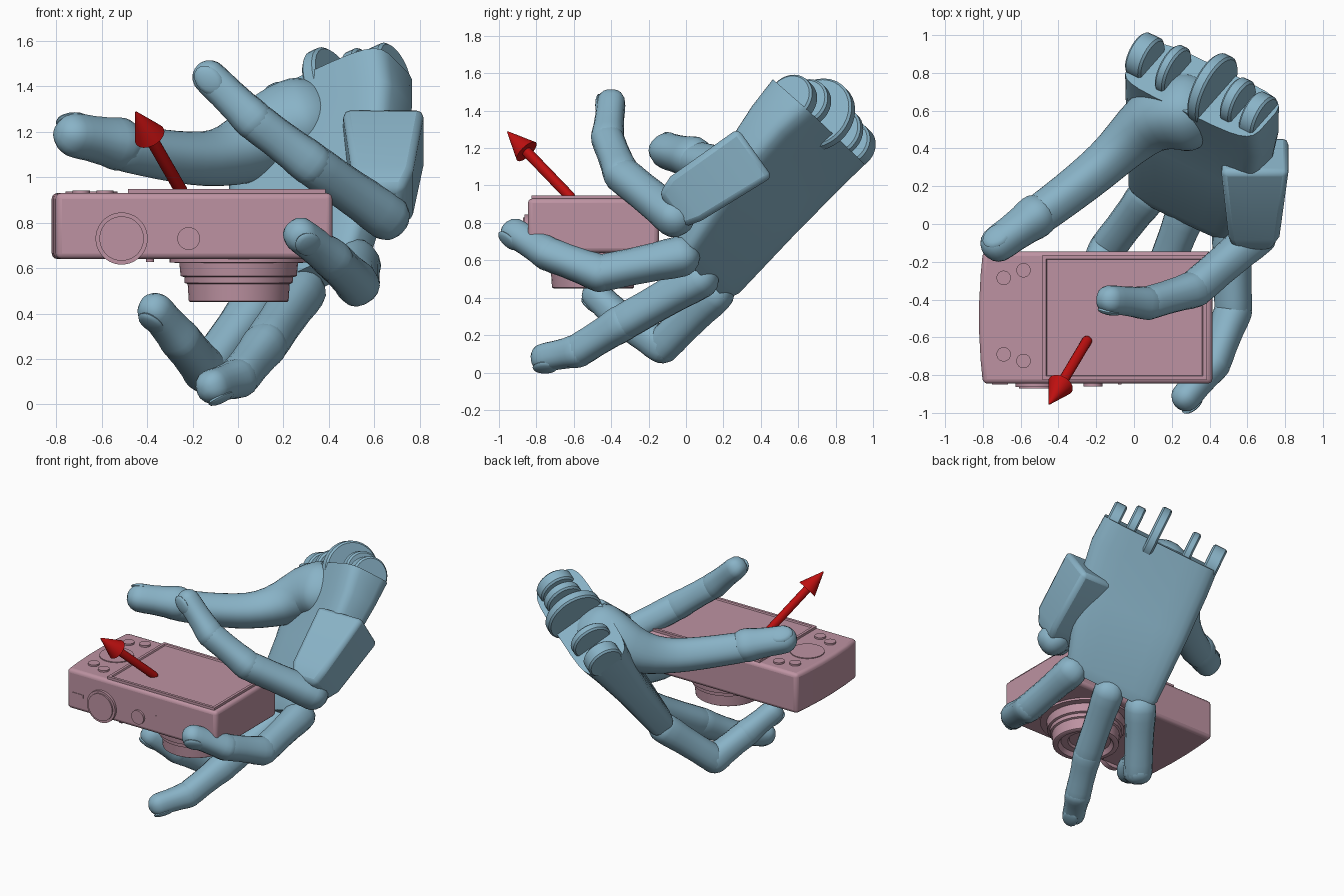
import bpy, bmesh
from math import sin, cos, pi, radians, copysign
from mathutils import Vector as V, Matrix

if "Cube" in bpy.data.objects:
    bpy.data.objects.remove(bpy.data.objects["Cube"])


def material(name, rgb):
    m = bpy.data.materials.new(name)
    m.diffuse_color = (*rgb, 1)
    m.use_nodes = True
    m.node_tree.nodes["Principled BSDF"].inputs["Base Color"].default_value = m.diffuse_color
    return m


BLUE = material("hand_blue", (0.25, 0.45, 0.57))
PINK = material("camera_pink", (0.51, 0.29, 0.36))
RED = material("arrow_red", (0.52, 0.005, 0.005))


def finish(name, bm, mat, bevel=0, segs=2):
    bmesh.ops.recalc_face_normals(bm, faces=bm.faces)
    me = bpy.data.meshes.new(name)
    bm.to_mesh(me)
    bm.free()
    ob = bpy.data.objects.new(name, me)
    bpy.context.collection.objects.link(ob)
    me.materials.append(mat)
    if bevel:
        b = ob.modifiers.new("bevel", "BEVEL")
        b.width, b.segments = bevel, segs
        b.limit_method, b.angle_limit = "ANGLE", radians(35)
    return ob


def loft(name, rings, mat, bevel=0, segs=2):
    """Skin a list of equal-length point rings and close both ends."""
    bm = bmesh.new()
    rows = [[bm.verts.new(p) for p in r] for r in rings]
    n = len(rows[0])
    for a, b in zip(rows, rows[1:]):
        for i in range(n):
            bm.faces.new((a[i], a[(i + 1) % n], b[(i + 1) % n], b[i]))
    bm.faces.new(rows[0])
    bm.faces.new(rows[-1])
    return finish(name, bm, mat, bevel, segs)


def section(c, u, v, hu, hv, n=16, power=1.0):
    """Superellipse ring; power below 1 makes it boxier."""
    pts = []
    for i in range(n):
        t = 2 * pi * (i + 0.5) / n
        x, y = cos(t), sin(t)
        pts.append(c + u * hu * copysign(abs(x) ** power, x) + v * hv * copysign(abs(y) ** power, y))
    return pts


def stack(name, base, axis, profile, mat, n=32):
    """Turned part: profile is (distance along axis, radius)."""
    axis = V(axis).normalized()
    u = axis.orthogonal().normalized()
    w = axis.cross(u)
    return loft(name, [section(V(base) + axis * d, u, w, r, r, n) for d, r in profile], mat)


def limb(name, pts, radii, mat=BLUE, side=None):
    """Round-ended tube through points with a radius at each."""
    pts = [V(p) for p in pts]
    tan = [(pts[min(i + 1, len(pts) - 1)] - pts[max(i - 1, 0)]).normalized() for i in range(len(pts))]
    u = side or tan[0].orthogonal()
    caps = (15, 35, 55, 75)
    seq = [(pts[0] - tan[0] * radii[0] * cos(radians(a)), tan[0], radii[0] * sin(radians(a))) for a in caps]
    seq += list(zip(pts, tan, radii))
    seq += [(pts[-1] + tan[-1] * radii[-1] * cos(radians(a)), tan[-1], radii[-1] * sin(radians(a)))
            for a in reversed(caps)]
    rings = []
    for c, t, r in seq:
        u = (u - t * u.dot(t)).normalized()
        rings.append(section(c, u, t.cross(u), r, r, 16, 0.85))
    return loft(name, rings, mat)


def phalanx(name, a, b, ra, rb, side=None):
    """Finger bone: knobbed ends and a narrower waist."""
    a, b = V(a), V(b)
    shape = ((0, 1), (0.15, 1), (0.3, 0.96), (0.65, 0.95), (0.85, 0.98), (1, 0.98))
    limb(name, [a.lerp(b, t) for t, _ in shape], [(ra + (rb - ra) * t) * k for t, k in shape], BLUE, side)


def nail(name, tip, direction, dorsal, r):
    d = direction.normalized()
    n = (dorsal - d * dorsal.dot(d)).normalized()
    s = d.cross(n)
    bm = bmesh.new()
    bmesh.ops.create_uvsphere(bm, u_segments=16, v_segments=8, radius=1)
    m = Matrix((d * r * 0.95, s * r * 0.72, n * r * 0.26)).transposed().to_4x4()
    m.translation = tip + n * r * 0.82 - d * r * 0.15
    bmesh.ops.transform(bm, matrix=m, verts=bm.verts)
    finish(name, bm, BLUE)


# Fingers: knuckle, two joints, tip centre
fingers = {
    "index": [(0.07, 0.15, 0.42), (-0.14, -0.125, 0.145), (-0.25, -0.34, 0.28), (-0.365, -0.48, 0.415)],
    "middle": [(0.28, 0.07, 0.5), (0.12, -0.34, 0.265), (0.0, -0.58, 0.115), (-0.11, -0.755, 0.08)],
    "ring": [(0.52, -0.03, 0.62), (0.525, -0.46, 0.53), (0.42, -0.74, 0.635), (0.275, -0.915, 0.745)],
    "little": [(0.65, -0.06, 0.83), (0.32, -0.345, 1.06), (0.07, -0.42, 1.25), (-0.125, -0.4, 1.44)],
}
R = (0.104, 0.096, 0.088, 0.077)
for f, j in fingers.items():
    j = [V(p) for p in j]
    side = (j[1] - j[0]).cross(j[2] - j[1])
    for i, part in enumerate(("lower", "middle", "tip")):
        phalanx(f"{f}_finger_{part}", j[i], j[i + 1], R[i], R[i + 1], side)
    nail(f"{f}_finger_nail", j[3], j[3] - j[2], j[1] - j[0], R[3])

# Thumb with its fleshy base
base = limb("thumb_base", [(0.26, 0.59, 1.23), (0.13, 0.58, 1.19), (0.02, 0.49, 1.11), (-0.1, 0.37, 1.08),
                           (-0.2, 0.28, 1.08), (-0.35, 0.16, 1.1), (-0.5, 0.05, 1.13)],
            [0.205, 0.18, 0.145, 0.12, 0.115, 0.108, 0.105])
base.modifiers.new("smooth", "SUBSURF").levels = 1
phalanx("thumb_tip", (-0.52, 0.04, 1.145), (-0.72, -0.105, 1.185), 0.112, 0.094)
nail("thumb_nail", V((-0.72, -0.105, 1.185)), V((-0.2, -0.15, 0.04)), V((-0.4, 0.3, 0.8)), 0.09)

# Palm slab: across, lengthwise and palm-facing directions
A = V((0.83, -0.40, 0.38)).normalized()
L = V((0.05, 0.66, 0.80))
L = (L - A * L.dot(A)).normalized()
P = A.cross(L)
palm = [((0.275, 0.065, 0.53), 0.30, 0.075), ((0.28, 0.11, 0.585), 0.335, 0.10), ((0.34, 0.385, 0.95), 0.41, 0.12),
        ((0.36, 0.59, 1.205), 0.43, 0.155), ((0.36, 0.71, 1.34), 0.42, 0.18)]
loft("palm", [section(V(c), A, P, w, t, 24, 0.4) for c, w, t in palm], BLUE)

# Outer palm block carrying the little finger
U = V((0, -0.58, 0.81))
W = V((1, 0, 0))


def rect(c, hu, hw):
    c = V(c)
    return [c + U * hu * s + W * hw * q for s, q in ((-1, -1), (-1, 1), (1, 1), (1, -1))]


loft("outer_palm_block", [rect((0.625, -0.08, 0.865), 0.11, 0.10), rect((0.635, 0.0, 0.93), 0.145, 0.135),
                          rect((0.64, 0.37, 1.175), 0.16, 0.18)], BLUE, 0.03)

# Hinge discs at the wrist
wrist = V((0.36, 0.72, 1.35)) + L * 0.015
for i, (off, r, h) in enumerate(((-0.37, 0.125, 0.10), (-0.19, 0.14, 0.06), (0.06, 0.20, 0.07),
                                 (0.22, 0.13, 0.07), (0.35, 0.13, 0.09))):
    stack(f"wrist_disc_{i}", wrist + A * (off - h / 2) - P * 0.01 - L * (0.04 if i == 4 else 0), A,
          ((0, r - .012), (0.012, r), (h - 0.012, r), (h, r - .012)), BLUE)

# Camera body with a bowed left end
outline = [(0.415, -0.845), (0.415, -0.145), (-0.80, -0.145), (-0.812, -0.27), (-0.82, -0.42),
           (-0.82, -0.57), (-0.812, -0.72), (-0.80, -0.845)]
loft("camera_body", [[V((x, y, z)) for x, y in outline] for z in (0.64, 0.93)], PINK, 0.025, 3)


def block(center, size):
    bm = bmesh.new()
    bmesh.ops.create_cube(bm, size=1)
    bmesh.ops.scale(bm, vec=size, verts=bm.verts)
    bmesh.ops.translate(bm, vec=center, verts=bm.verts)
    return bm


# Rear screen plate with a framed groove
bm = block((-0.05, -0.495, 0.922), (0.87, 0.66, 0.05))
top = max(bm.faces, key=lambda f: f.calc_center_median().z)
bmesh.ops.inset_region(bm, faces=[top], thickness=0.028)
bmesh.ops.inset_region(bm, faces=[top], thickness=0.006, depth=-0.01)
finish("camera_screen", bm, PINK)

# Controls on the rear and on the top edge
UP, FRONT = (0, 0, 1), (0, -1, 0)


def button(name, at, axis, r, h):
    stack(name, at, axis, ((-0.02, r), (h, r)), PINK)


button("rear_dial", (-0.645, -0.49, 0.93), UP, 0.115, 0.006)
for i, (x, y) in enumerate(((-0.69, -0.285), (-0.585, -0.245), (-0.69, -0.69), (-0.585, -0.725))):
    button(f"rear_button_{i}", (x, y, 0.93), UP, 0.038, 0.012)
button("mode_dial", (-0.512, -0.845, 0.73), FRONT, 0.115, 0.018)
button("mode_dial_cap", (-0.512, -0.86, 0.73), FRONT, 0.098, 0.012)
button("shutter_button", (-0.217, -0.845, 0.73), FRONT, 0.05, 0.015)
button("bottom_pin", (-0.387, -0.80, 0.645), (0, 0, -1), 0.018, 0.018)
finish("side_slot", block((-0.71, -0.839, 0.756), (0.085, 0.02, 0.025)), PINK)
finish("small_slot", block((-0.075, -0.839, 0.757), (0.018, 0.02, 0.038)), PINK)

# Stepped lens barrel with a recessed front
stack("lens", (0.003, -0.497, 0.65), (0, 0, -1),
      ((0, 0.305), (0.025, 0.305), (0.028, 0.262), (0.085, 0.256), (0.09, 0.24), (0.115, 0.238), (0.12, 0.225),
       (0.195, 0.22), (0.2, 0.212), (0.2, 0.185), (0.17, 0.165), (0.17, 0.12), (0.155, 0.11)), PINK, 48)

# Direction arrow
start, tip = V((-0.25, -0.62, 0.94)), V((-0.45, -0.955, 1.288))
aim = (tip - start).normalized()
limb("arrow_shaft", [start, tip - aim * 0.14], [0.027, 0.027], RED)
stack("arrow_head", tip - aim * 0.16, aim, ((0, 0.07), (0.155, 0.005), (0.16, 0.002)), RED)

for ob in bpy.context.collection.objects:
    ob.select_set(True)
    bpy.context.view_layer.objects.active = ob
bpy.ops.object.shade_smooth_by_angle(angle=radians(35))
